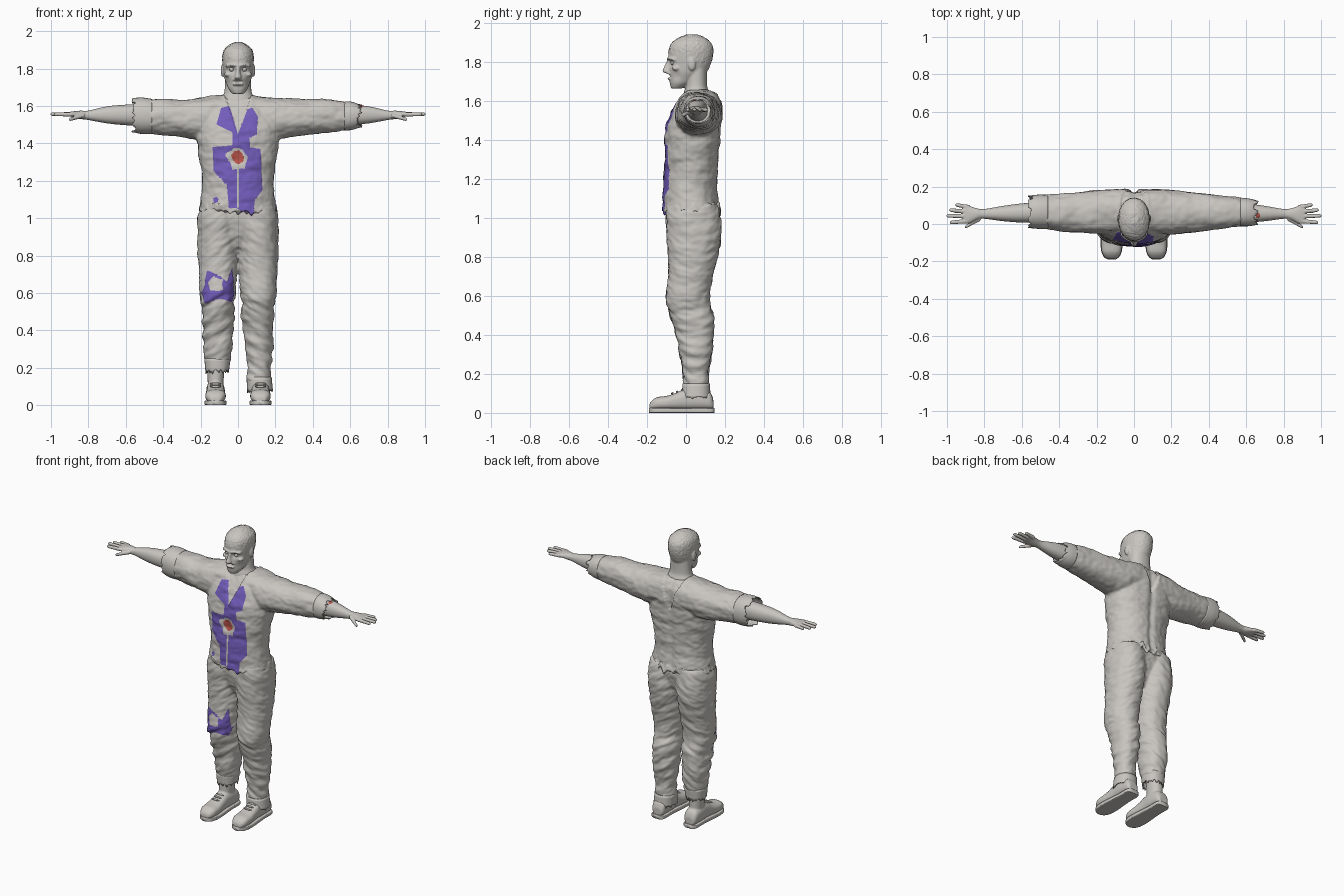
import bpy, bmesh, math, random
from math import exp, pi, sin, cos
from mathutils import Vector, noise
from mathutils.geometry import intersect_point_line

random.seed(4)
if "Cube" in bpy.data.objects:
    bpy.data.objects.remove(bpy.data.objects["Cube"])


def material(name, colour):
    m = bpy.data.materials.new(name)
    m.use_nodes = True
    m.diffuse_color = (*colour, 1)
    bsdf = m.node_tree.nodes["Principled BSDF"]
    bsdf.inputs["Base Color"].default_value = (*colour, 1)
    bsdf.inputs["Roughness"].default_value = 0.9
    return m


GREY = material("weathered_grey", (0.58, 0.56, 0.53))
VIOLET = material("cloth_violet", (0.17, 0.11, 0.5))
RED = material("wound_red", (0.5, 0.09, 0.07))


def spline(rings, n):
    """Smoothly interpolate between section rings."""
    out = []
    for i in range(len(rings) - 1):
        quad = [rings[max(0, min(len(rings) - 1, i + k))] for k in (-1, 0, 1, 2)]
        for k in range(n):
            t = k / n
            out.append([b + 0.5 * t * (c - a + t * (2*a - 5*b + 4*c - d + t * (3*b - a - 3*c + d)))
                        for a, b, c, d in zip(*quad)])
    return out + [list(rings[-1])]


def loft(bm, rings, axis, flip=1, power=2.2, seg=40, steps=4, caps=True, jag=0):
    """Skin oval sections (position, low a, high a, low b, high b) along an axis."""
    loops = []
    sections = spline(rings, steps)
    for n, (t, a0, a1, b0, b1) in enumerate(sections):
        loop = []
        for k in range(seg):
            c, s = cos(2 * pi * k / seg), sin(2 * pi * k / seg)
            a = (a0 + a1) / 2 + (a1 - a0) / 2 * math.copysign(abs(c) ** (2 / power), c)
            b = (b0 + b1) / 2 + (b1 - b0) / 2 * math.copysign(abs(s) ** (2 / power), s)
            p = t + (random.uniform(-jag, jag) if n == len(sections) - 1 else 0)
            x, y, z = {"x": (p, a, b), "y": (a, p, b), "z": (a, b, p)}[axis]
            loop.append(bm.verts.new((x * flip, y, z)))
        loops.append(loop)
    for one, two in zip(loops, loops[1:]):
        for k in range(seg):
            j = (k + 1) % seg
            bm.faces.new((one[k], one[j], two[j], two[k]))
    if caps:
        bm.faces.new(loops[0])
        bm.faces.new(loops[-1])
    bmesh.ops.recalc_face_normals(bm, faces=bm.faces)


def ball(bm, centre, size):
    verts = bmesh.ops.create_uvsphere(bm, u_segments=20, v_segments=12, radius=1)["verts"]
    for v in verts:
        v.co = Vector(centre) + v.co * Vector(size)


def finish(name, bm, mat=GREY):
    mesh = bpy.data.meshes.new(name)
    bm.to_mesh(mesh)
    bm.free()
    mesh.materials.append(mat)
    mesh.shade_smooth()
    obj = bpy.data.objects.new(name, mesh)
    bpy.context.collection.objects.link(obj)
    return obj


def fuse(name, bm, voxel, deform=None, regions=(), smooth=4):
    """Merge overlapping lofts into one skin, then sculpt and colour it."""
    obj = finish(name, bm)
    rm = obj.modifiers.new("merge", 'REMESH')
    rm.mode, rm.voxel_size = 'VOXEL', voxel
    sm = obj.modifiers.new("relax", 'SMOOTH')
    sm.factor, sm.iterations = 0.5, smooth
    dg = bpy.context.evaluated_depsgraph_get()
    mesh = bpy.data.meshes.new_from_object(obj.evaluated_get(dg))
    obj.modifiers.clear()
    obj.data = mesh
    mesh.materials.clear()
    for m in (GREY, VIOLET, RED):
        mesh.materials.append(m)
    bm = bmesh.new()
    bm.from_mesh(mesh)
    bm.normal_update()
    # pull nearby vertices onto the patch outlines so their edges are clean
    edges = [(Vector(a), Vector(b)) for _, poly in regions for a, b in zip(poly, poly[1:] + poly[:1])]
    for v in bm.verts:
        if v.normal.y < 0:
            for a, b in edges:
                p = Vector((v.co.x, v.co.z))
                q, t = intersect_point_line(p, a, b)
                if 0 <= t <= 1 and (p - q).length < voxel * 0.55:
                    v.co.x, v.co.z = q
                    break
    for f in bm.faces:
        f.smooth = True
        c = f.calc_center_median()
        if f.normal.y < 0:
            for index, poly in regions:
                if inside(c.x, c.z, poly):
                    f.material_index = index
    if deform:
        moves = [deform(v.co.copy(), v.normal.copy()) for v in bm.verts]
        for v, co in zip(bm.verts, moves):
            v.co = co
    bm.to_mesh(mesh)
    bm.free()
    return obj


def inside(x, z, poly):
    hit = False
    for (ax, az), (bx, bz) in zip(poly, poly[1:] + poly[:1]):
        if (az > z) != (bz > z) and x < ax + (z - az) * (bx - ax) / (bz - az):
            hit = not hit
    return hit


def star(x, z, r, n):
    return [(x + r * k * cos(2 * pi * i / n), z + r * k * sin(2 * pi * i / n))
            for i in range(n) for k in [random.uniform(0.75, 1.2)]]


def folds(co, size, scale):
    return size * noise.noise(Vector(co) * Vector(scale))


# Shirt: torso and sleeves
bm = bmesh.new()
loft(bm, [(z, -w, w, f, b) for z, w, f, b in (
    (1.035, .213, -.122, .177), (1.08, .2, -.12, .17), (1.15, .19, -.117, .16), (1.25, .195, -.113, .163),
    (1.35, .212, -.112, .172), (1.45, .225, -.107, .18), (1.52, .22, -.088, .188), (1.58, .2, -.058, .187),
    (1.63, .15, -.025, .165), (1.66, .09, 0, .13))], "z", power=2.3)
sleeve = [(0, -.04, .185, 1.45, 1.655), (.12, -.045, .185, 1.44, 1.657), (.2, -.055, .18, 1.42, 1.645),
          (.3, -.045, .17, 1.435, 1.635), (.4, -.035, .16, 1.445, 1.637), (.5, -.02, .15, 1.458, 1.637)]
loft(bm, sleeve, "x", -1)
loft(bm, sleeve + [(.6, -.008, .135, 1.475, 1.615)], "x")
front = [(-.09, 1.59), (-.045, 1.6), (0, 1.45), (.05, 1.58), (.075, 1.59), (.107, 1.54), (.1, 1.45),
         (.06, 1.43), (.065, 1.38), (.12, 1.37), (.13, 1.15), (.09, 1.1), (.085, 1.03), (.01, 1.04),
         (-.05, 1.07), (-.06, 1.18), (-.13, 1.25), (-.135, 1.38), (-.03, 1.39), (-.03, 1.46), (-.115, 1.5)]
neckline = [(-.085, 1.7), (0, 1.45), (.085, 1.7)]
belly = (-.005, 1.325)


def shape_shirt(co, n):
    out = co + n * (folds(co, .007, (9, 9, 22)) + folds(co, .003, (30, 30, 45)))
    if co.z < 1.07 and abs(co.x) < .25:
        out.z += .03 * noise.noise(Vector((co.x * 35, co.y * 35, 2)))
    if inside(co.x, co.z, neckline):
        out -= n * .012
    if co.y > .1:
        out.y -= .01 * exp(-(co.x / .02) ** 2)
    if n.y < 0:
        out.y += .015 * exp(-((co.x - belly[0]) ** 2 + (co.z - belly[1]) ** 2) / .0012)
    return out


fuse("shirt", bm, .007, shape_shirt, [
    (1, front), (1, star(-.12, 1.1, .017, 7)),
    (0, [(-.006, 1.05), (.006, 1.05), (.006, 1.26), (-.006, 1.26)]),
    (0, star(*belly, .06, 13)), (2, star(*belly, .034, 9))])

# Trousers: hips and two legs, the right one torn shorter
bm = bmesh.new()
loft(bm, [(1.08, -.19, .19, -.09, .155), (1, -.2, .2, -.09, .16), (.9, -.15, .15, -.07, .13),
          (.82, -.06, .06, -.02, .1)], "z")
leg = [(1.07, 0, .2, -.095, .162), (1, 0, .215, -.102, .177), (.9, 0, .216, -.097, .18),
       (.8, .002, .213, -.092, .16), (.7, .006, .21, -.092, .137), (.6, .014, .206, -.102, .122),
       (.55, .017, .2, -.096, .127), (.5, .02, .192, -.08, .14), (.4, .028, .19, -.052, .142),
       (.3, .034, .186, -.032, .132), (.22, .045, .175, -.015, .117)]
loft(bm, leg, "z", -1)
loft(bm, leg + [(.12, .05, .18, -.015, .12)], "z")
knee = [(-.165, .72), (-.11, .7), (-.06, .66), (-.03, .735), (-.02, .6), (-.03, .55), (-.09, .57),
        (-.17, .545), (-.2, .6), (-.18, .64)]


def shape_trousers(co, n):
    lower = 1 if co.z < .6 else .5
    slant = Vector((co.x, co.y, co.z + abs(co.x) * .6))
    return co + n * (folds(slant, .012 * lower, (8, 8, 26)) + folds(slant, .004, (25, 25, 50)))


fuse("trousers", bm, .008, shape_trousers, [(1, knee), (0, star(-.12, .645, .042, 11))])


# Torn open cuffs
def cuff(name, rings, axis, flip, jag):
    bm = bmesh.new()
    loft(bm, rings, axis, flip, caps=False, jag=jag, seg=48)
    obj = finish(name, bm)
    sol = obj.modifiers.new("cloth", 'SOLIDIFY')
    sol.thickness = .006


cuff("right_sleeve_cuff", [(.46, -.026, .156, 1.452, 1.638), (.51, -.026, .157, 1.45, 1.645),
                           (.555, -.022, .152, 1.458, 1.643)], "x", -1, .014)
cuff("left_sleeve_cuff", [(.57, -.012, .14, 1.468, 1.625), (.61, -.012, .137, 1.472, 1.622),
                          (.65, -.006, .128, 1.485, 1.608)], "x", 1, .015)
cuff("right_trouser_cuff", [(.25, .04, .18, -.022, .123), (.18, .048, .174, -.018, .117)], "z", -1, .014)
cuff("left_trouser_cuff", [(.15, .046, .18, -.018, .122), (.075, .048, .187, -.022, .127)], "z", 1, .009)

# Arms with hands
for side, flip in (("left", 1), ("right", -1)):
    bm = bmesh.new()
    loft(bm, [(.48, .01, .12, 1.49, 1.612), (.6, .008, .11, 1.497, 1.607), (.7, .015, .097, 1.507, 1.598),
              (.8, .028, .08, 1.525, 1.575), (.84, .022, .084, 1.53, 1.575), (.885, .002, .098, 1.541, 1.571),
              (.91, .004, .1, 1.546, 1.566)], "x", flip)
    fingers = [(.88, .09, .955, .103, 1.555), (.89, .066, .988, .075, 1.556), (.89, .041, 1.003, .044, 1.556),
               (.89, .015, .985, .008, 1.555), (.82, .03, .905, -.018, 1.527)]
    for x0, y0, x1, y1, z in fingers:
        rise = 1.55 if x0 < .85 else z
        loft(bm, [(x0 + (x1 - x0) * t, *(y0 + (y1 - y0) * t + e for e in (-r, r)),
                   *(rise + (z - rise) * t + e for e in (-r, r)))
                  for t, r in ((0, .012), (.5, .0105), (.9, .0095), (1, .004))], "x", flip, seg=14)
    fuse(side + "_arm", bm, .004, smooth=2)

# Bite on the left forearm
bm = bmesh.new()
ball(bm, (.66, .05, 1.587), (.024, .022, .017))
finish("forearm_wound", bm, RED)

# Head and neck
bm = bmesh.new()
loft(bm, [(z, -w, w, f, b) for z, w, f, b in (
    (1.665, .03, -.076, -.02), (1.69, .05, -.083, .03), (1.72, .062, -.085, .07), (1.75, .073, -.088, .108),
    (1.79, .079, -.088, .127), (1.83, .083, -.091, .138), (1.87, .083, -.087, .139), (1.9, .075, -.072, .127),
    (1.925, .05, -.037, .097), (1.94, .02, 0, .06))], "z", power=2.1)
loft(bm, [(1.56, -.1, .1, -.03, .14), (1.64, -.086, .086, -.012, .122), (1.68, -.072, .072, -.002, .108),
          (1.77, -.068, .068, 0, .108)], "z")
loft(bm, [(1.742, -.017, .017, -.105, -.06), (1.753, -.02, .02, -.121, -.06), (1.78, -.012, .012, -.11, -.06),
          (1.812, -.012, .012, -.096, -.06)], "z")
loft(bm, [(-.065, -.072, -.04, 1.806, 1.822), (-.03, -.096, -.05, 1.81, 1.828), (0, -.097, -.05, 1.808, 1.825),
          (.03, -.096, -.05, 1.81, 1.828), (.065, -.072, -.04, 1.806, 1.822)], "x")
for s in (-1, 1):
    ball(bm, (s * .083, .03, 1.79), (.009, .02, .034))
    ball(bm, (s * .056, -.05, 1.768), (.018, .022, .013))
for z in (1.715, 1.741):
    ball(bm, (0, -.084, z), (.03, .014, .007))
dents = [(s * x, y, z, r, d) for s in (-1, 1) for x, y, z, r, d in (
    (.034, -.085, 1.794, .016, .016), (.058, -.05, 1.73, .022, .009))] + [(0, -.09, 1.728, .012, .02)]


def shape_head(co, n):
    out = co.copy()
    for x, y, z, r, d in dents:
        out.y += d * exp(-(co - Vector((x, y, z))).length_squared / r ** 2)
    if co.z > 1.84 or (co.y > .05 and co.z > 1.79):
        out += n * folds(co, .003, (110, 110, 110))
    return out


fuse("head", bm, .005, shape_head, smooth=2)
bm = bmesh.new()
for s in (-1, 1):
    ball(bm, (s * .034, -.066, 1.795), (.013, .013, .011))
finish("eyes", bm)

# Shoes with soles, laces and ankles
for side, flip in (("left", 1), ("right", -1)):
    bm = bmesh.new()
    loft(bm, [(y, .12 - w, .12 + w, .015, z) for y, w, z in (
        (.14, .03, .07), (.12, .045, .11), (.06, .05, .128), (0, .048, .125), (-.05, .05, .103),
        (-.1, .055, .087), (-.15, .052, .08), (-.18, .035, .058), (-.188, .02, .04))], "y", flip, 2.5)
    loft(bm, [(.04, .08, .16, 0, .11), (.13, .077, .162, -.002, .11), (.3, .065, .165, 0, .11)], "z", flip)
    fuse(side + "_shoe", bm, .006, smooth=2)
    bm = bmesh.new()
    loft(bm, [(y, .12 - w, .12 + w, 0, .026) for y, w in (
        (.146, .028), (.125, .047), (.04, .048), (-.08, .058), (-.14, .056), (-.175, .042), (-.191, .018))],
        "y", flip, power=7)
    finish(side + "_sole", bm)
    bm = bmesh.new()
    for y, z in ((-.02, .116), (-.045, .108), (-.07, .1)):
        ball(bm, (.12 * flip, y, z), (.03, .006, .006))
    finish(side + "_laces", bm)
